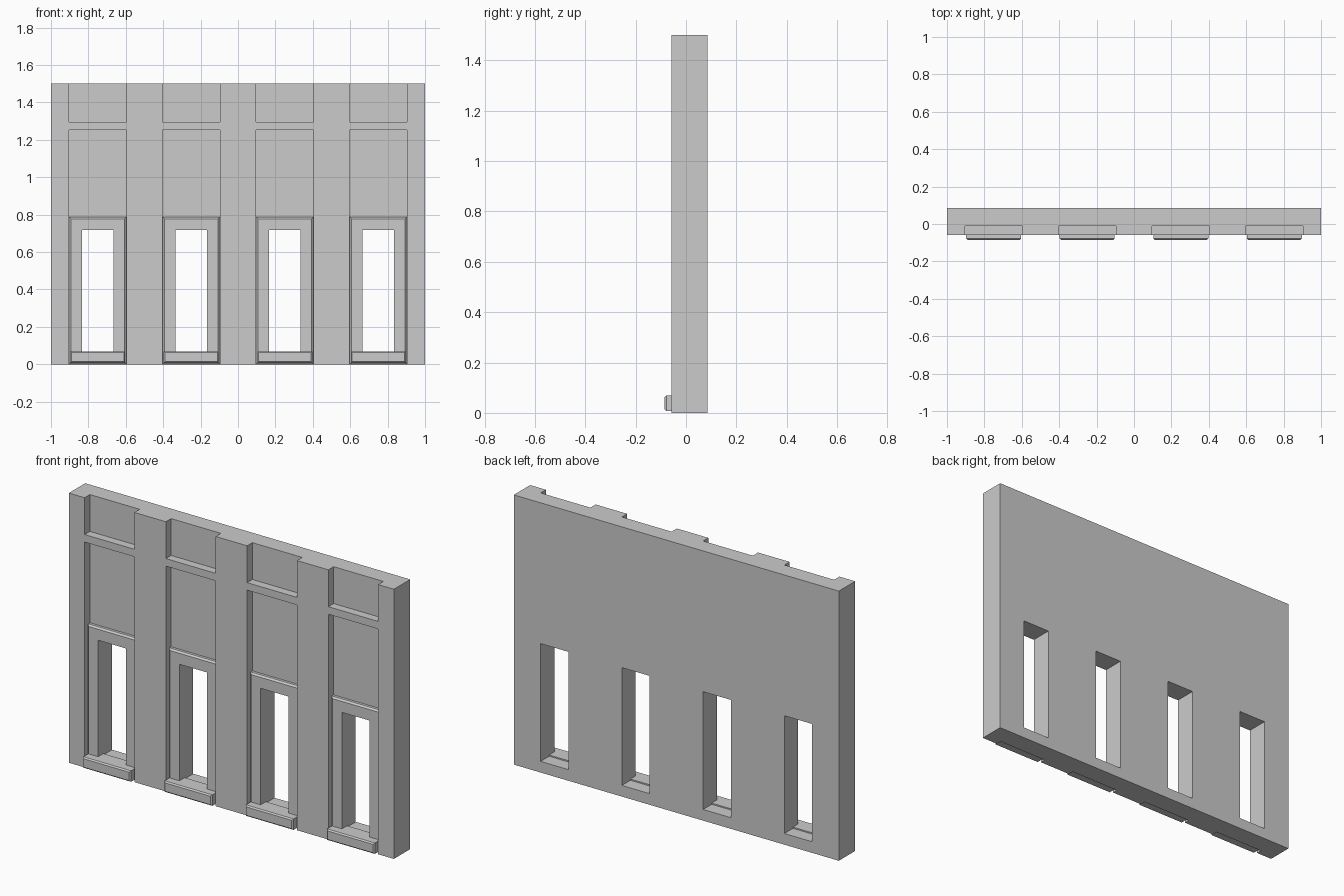
import bpy, bmesh
from mathutils import Vector

if "Cube" in bpy.data.objects:
    bpy.data.objects.remove(bpy.data.objects["Cube"])

BAYS = [-0.75, -0.25, 0.25, 0.75]
WALL_Y0, WALL_Y1 = -0.058, 0.085
RECESS_Y, FRAME_Y = -0.012, -0.036


def box(name, x, y, z, bevel=0.0):
    """Box from (min, max) ranges, optionally bevelled on its front edges."""
    bm = bmesh.new()
    bmesh.ops.create_cube(bm, size=1)
    for v in bm.verts:
        v.co = Vector([r[0] if c < 0 else r[1] for c, r in zip(v.co, (x, y, z))])
    if bevel:
        edges = [e for e in bm.edges if all(abs(v.co.y - y[0]) < 1e-5 for v in e.verts)]
        bmesh.ops.bevel(bm, geom=edges, offset=bevel, segments=1, affect='EDGES')
    mesh = bpy.data.meshes.new(name)
    bm.to_mesh(mesh)
    bm.free()
    ob = bpy.data.objects.new(name, mesh)
    bpy.context.collection.objects.link(ob)
    return ob


def cut(target, cutter):
    """Subtract the cutter, apply, and remove it."""
    cutter.hide_render = True
    mod = target.modifiers.new("cut", 'BOOLEAN')
    mod.operation = 'DIFFERENCE'
    mod.solver = 'EXACT'
    mod.object = cutter
    bpy.context.view_layer.objects.active = target
    bpy.ops.object.modifier_apply(modifier=mod.name)
    bpy.data.objects.remove(cutter)


# Main wall slab
wall = box("wall", (-1, 1), (WALL_Y0, WALL_Y1), (0, 1.5))

for i, cx in enumerate(BAYS, 1):
    bay = (cx - 0.153, cx + 0.153)
    hole = (cx - 0.085, cx + 0.085)
    hole_z = (0.062, 0.717)

    # Upper recess (open at the top) and tall recess (open at the bottom)
    cut(wall, box("upper_cutter", bay, (-0.2, RECESS_Y), (1.295, 1.6)))
    cut(wall, box("lower_cutter", bay, (-0.2, RECESS_Y), (-0.1, 1.253)))
    cut(wall, box("window_cutter", hole, (-0.2, 0.2), hole_z))

    # Window surround with chamfered front edges
    frame = box(f"window_frame_{i}", bay, (FRAME_Y, RECESS_Y), (0.0, 0.787), 0.009)
    cut(frame, box("frame_cutter", hole, (-0.2, 0.2), hole_z))

    # Projecting sill
    box(f"window_sill_{i}", (cx - 0.147, cx + 0.147), (-0.085, RECESS_Y), (0.008, 0.069), 0.007)
    # Sill inside the opening
    box(f"inner_sill_{i}", hole, (RECESS_Y, 0.01), (0.06, 0.069))
